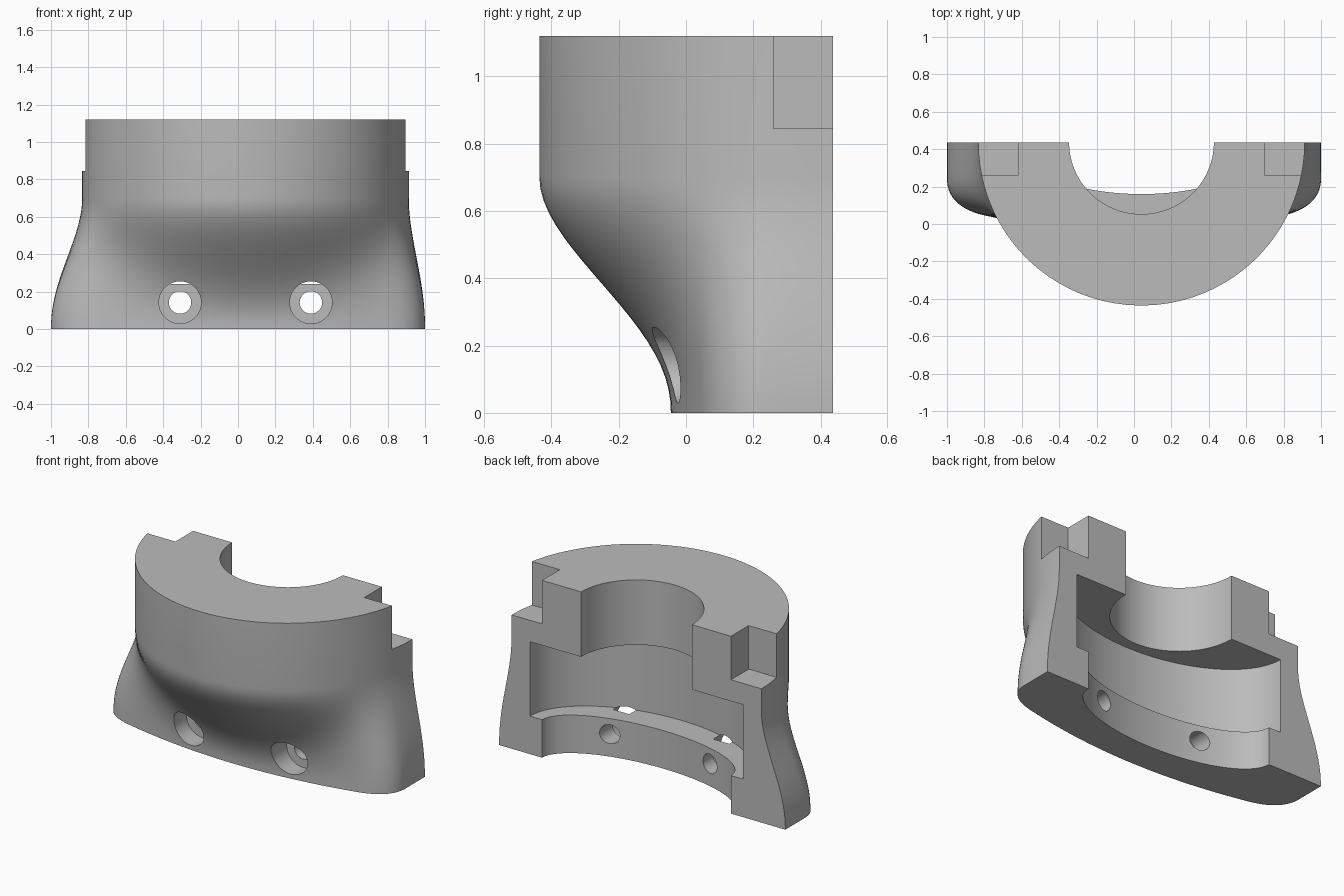
import bpy, bmesh, math

cube = bpy.data.objects.get("Cube")
if cube:
    bpy.data.objects.remove(cube, do_unlink=True)

BACK, CX, HEIGHT, RADIUS = 0.437, 0.04, 1.12, 0.873
FLARE_TOP = 0.7

grey = bpy.data.materials.new("plain grey")
grey.use_nodes = True
grey.diffuse_color = (0.5, 0.5, 0.5, 1)
grey.node_tree.nodes["Principled BSDF"].inputs["Base Color"].default_value = (0.5, 0.5, 0.5, 1)


def add_object(name, bm):
    bmesh.ops.recalc_face_normals(bm, faces=bm.faces)
    mesh = bpy.data.meshes.new(name)
    bm.to_mesh(mesh)
    bm.free()
    mesh.materials.append(grey)
    obj = bpy.data.objects.new(name, mesh)
    bpy.context.collection.objects.link(obj)
    return obj


def loft(name, sections):
    """Skin a stack of closed sections and cap both ends."""
    bm = bmesh.new()
    rings = [[bm.verts.new(p) for p in s] for s in sections]
    n = len(rings[0])
    for a, b in zip(rings, rings[1:]):
        for i in range(n - 1):
            j = i + 1
            bm.faces.new((a[i], a[j], b[j], b[i]))
    # One flat face closes the split plane
    left = [r[-1] for r in rings]
    right = [r[0] for r in rings]
    bm.faces.new(left + right[::-1])
    bm.faces.new(rings[0])
    bm.faces.new(rings[-1])
    return add_object(name, bm)


def prism(name, rx, ry, z0, z1, sides=128):
    """Upright elliptical cutter centred on the split plane."""
    bm = bmesh.new()
    ring = [bm.verts.new((CX + rx * math.cos(t), BACK + ry * math.sin(t), z0))
            for t in (2 * math.pi * (i + 0.5) / sides for i in range(sides))]
    face = bm.faces.new(ring)
    ext = bmesh.ops.extrude_face_region(bm, geom=[face])["geom"]
    bmesh.ops.translate(bm, vec=(0, 0, z1 - z0),
                        verts=[g for g in ext if isinstance(g, bmesh.types.BMVert)])
    return add_object(name, bm)


def box(name, lo, hi):
    bm = bmesh.new()
    bmesh.ops.create_cube(bm, size=1)
    for v in bm.verts:
        v.co = [(a + b) / 2 + c * (b - a) for a, b, c in zip(lo, hi, v.co)]
    return add_object(name, bm)


def drill(name, x, z, radius, y0, y1):
    bpy.ops.mesh.primitive_cylinder_add(vertices=48, radius=radius, depth=y1 - y0,
                                        location=(x, (y0 + y1) / 2, z),
                                        rotation=(math.pi / 2, 0, 0))
    obj = bpy.context.object
    obj.name = name
    obj.data.materials.append(grey)
    return obj


def foot_outline():
    """Right half: straight side, rounded corner, shallow front arc; then mirrored."""
    half = [(1, BACK), (1, 0.36), (1, 0.29)]
    p0, p1, p2 = (1, 0.23), (0.99, 0.09), (0.8, 0.046)
    for i in range(13):
        t = i / 12
        half.append(tuple((1 - t) ** 2 * a + 2 * t * (1 - t) * b + t * t * c
                          for a, b, c in zip(p0, p1, p2)))
    for i in range(1, 21):
        x = 0.8 * (1 - i / 20)
        half.append((x, -0.045 + x * x / 7))
    return half + [(-x, y) for x, y in half[-2::-1]]


# Outer body: flared foot blending into a half cylinder
foot = foot_outline()
collar = []
for x, y in foot:
    a = math.atan2(y - BACK, x - CX)
    if abs(y - BACK) < 1e-6:
        a = 0 if x > 0 else -math.pi
    collar.append((CX + RADIUS * math.cos(a), BACK + RADIUS * math.sin(a)))

levels = [FLARE_TOP * i / 20 for i in range(21)] + [HEIGHT]
sections = []
for z in levels:
    t = min(z / FLARE_TOP, 1) ** 1.1
    s = t * t * (3 - 2 * t)
    sections.append([(p[0] + (q[0] - p[0]) * s, p[1] + (q[1] - p[1]) * s, z)
                     for p, q in zip(foot, collar)])
body = loft("half_collar_body", sections)

# Bore, groove and lip openings
cutters = [prism("bore_cutter", 0.387, 0.384, 0.6, 1.3),
           prism("groove_cutter", 0.745, 0.45, 0.24, 0.71),
           prism("lip_cutter", 0.66, 0.277, -0.2, 0.4)]

# Corner notches
for side in (-1, 1):
    xs = sorted((CX + side * 0.66, CX + side * 1.2))
    cutters.append(box("notch_cutter", (xs[0], 0.26, 0.845), (xs[1], 0.7, 1.4)))

# Counterbored bolt holes
for x in (CX - 0.35, CX + 0.35):
    cutters.append(drill("counterbore_cutter", x, 0.142, 0.113, -0.6, 0.09))
    cutters.append(drill("bolt_hole_cutter", x, 0.142, 0.06, -0.5, 0.4))

bpy.ops.object.select_all(action='DESELECT')
bpy.context.view_layer.objects.active = body
body.select_set(True)
for cutter in cutters:
    cutter.hide_render = True
    mod = body.modifiers.new(cutter.name, 'BOOLEAN')
    mod.operation = 'DIFFERENCE'
    mod.solver = 'EXACT'
    mod.object = cutter
    bpy.ops.object.modifier_apply(modifier=mod.name)
    bpy.data.objects.remove(cutter, do_unlink=True)

bpy.ops.object.shade_smooth_by_angle(angle=math.radians(30))
